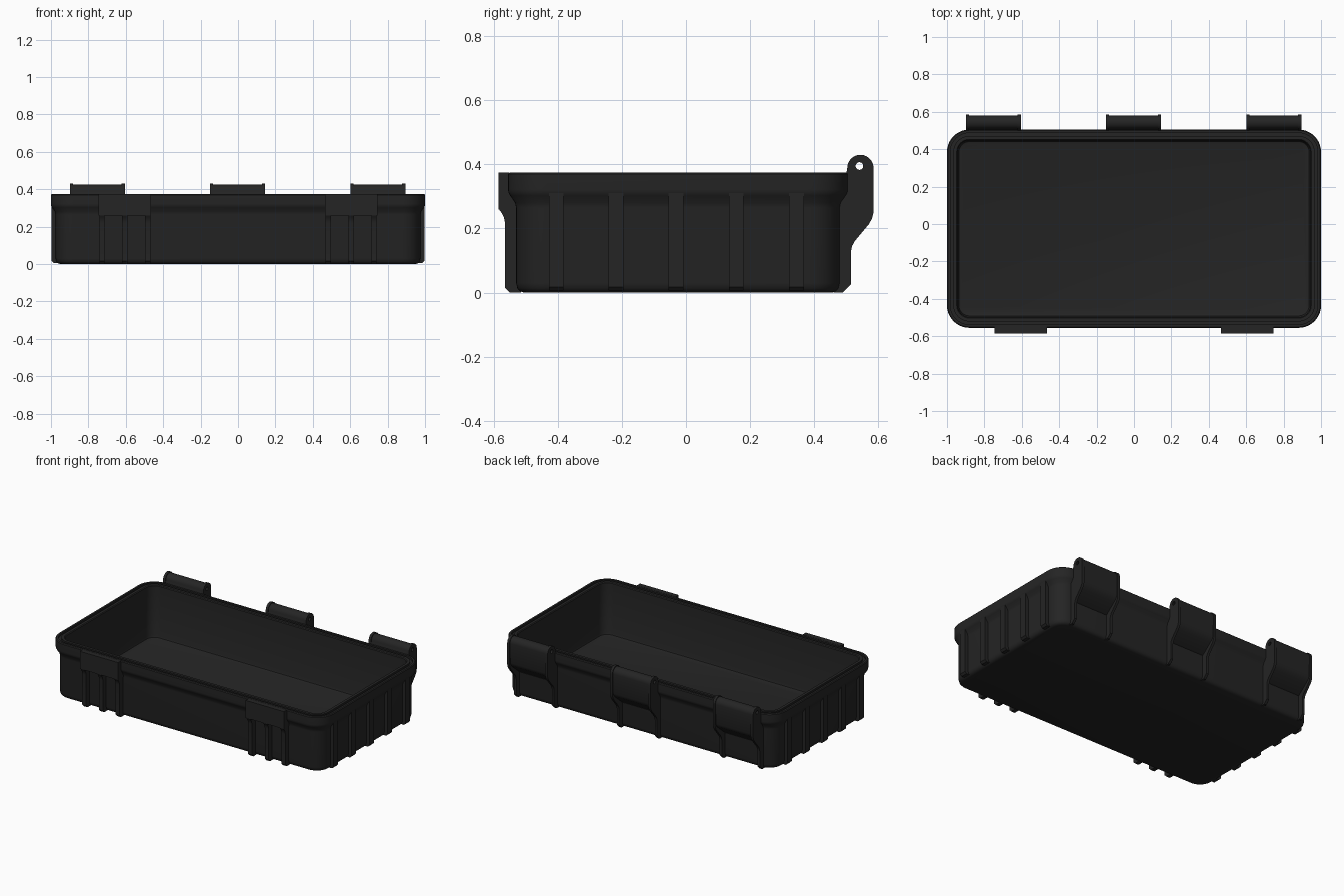
import bpy, bmesh, math
from mathutils import Vector

if "Cube" in bpy.data.objects:
    bpy.data.objects.remove(bpy.data.objects["Cube"])

black = bpy.data.materials.new("matte black plastic")
black.diffuse_color = (0.018, 0.018, 0.018, 1)
black.use_nodes = True
black.node_tree.nodes["Principled BSDF"].inputs["Base Color"].default_value = black.diffuse_color

CY = -0.025  # centre of the tray in y


def finish(name, bm):
    bmesh.ops.recalc_face_normals(bm, faces=bm.faces)
    me = bpy.data.meshes.new(name)
    bm.to_mesh(me)
    bm.free()
    me.materials.append(black)
    ob = bpy.data.objects.new(name, me)
    bpy.context.collection.objects.link(ob)
    bpy.ops.object.select_all(action='DESELECT')
    ob.select_set(True)
    bpy.context.view_layer.objects.active = ob
    bpy.ops.object.shade_smooth_by_angle(angle=math.radians(32))
    return ob


def ring(bm, o, z, seg=10):
    """Rounded rectangle, inset by o from the rim outline."""
    hx, hy, r = 1 - o, 0.53 - o, 0.12 - o
    vs = []
    for k, (sx, sy) in enumerate([(1, 1), (-1, 1), (-1, -1), (1, -1)]):
        for i in range(seg + 1):
            a = math.pi / 2 * (k + i / seg)
            vs.append(bm.verts.new((sx * (hx - r) + r * math.cos(a),
                                    CY + sy * (hy - r) + r * math.sin(a), z)))
    return vs


def prism(name, pts, a, b, axis='X'):
    """Extrude a profile (side coordinate, z) along x or y from a to b."""
    bm = bmesh.new()
    def place(p, t):
        return (t, p[0], p[1]) if axis == 'X' else (p[0], t, p[1])
    f = bm.faces.new([bm.verts.new(place(p, a)) for p in pts])
    ext = bmesh.ops.extrude_face_region(bm, geom=[f])
    d = Vector((b - a, 0, 0)) if axis == 'X' else Vector((0, b - a, 0))
    bmesh.ops.translate(bm, vec=d, verts=[v for v in ext['geom'] if isinstance(v, bmesh.types.BMVert)])
    return finish(name, bm)


# Tray: outer wall, flared rim, seal groove, inner wall and floor
section = [(0.05, 0), (0.038, 0.004), (0.029, 0.013), (0.025, 0.03), (0.025, 0.265),
           (0.022, 0.28), (0.006, 0.303), (0.001, 0.312), (0, 0.322), (0, 0.37),
           (0.005, 0.375), (0.018, 0.375), (0.018, 0.363), (0.034, 0.363), (0.034, 0.375),
           (0.052, 0.375), (0.057, 0.37), (0.06, 0.045), (0.064, 0.034), (0.075, 0.03)]
bm = bmesh.new()
rings = [ring(bm, o, z) for o, z in section]
for r0, r1 in zip(rings, rings[1:]):
    n = len(r0)
    for i in range(n):
        j = (i + 1) % n
        bm.faces.new((r0[i], r0[j], r1[j], r1[i]))
bm.faces.new(rings[0])
bm.faces.new(rings[-1])
finish("tray", bm)

# Side ribs on both ends
for s in (-1, 1):
    prof = [(s * x, z) for x, z in [(0.955, 0.006), (0.986, 0.006), (0.998, 0.018),
                                    (0.998, 0.32), (0.955, 0.32)]]
    for y in (-0.405, -0.218, -0.031, 0.157, 0.345):
        prism("side_rib", prof, y - 0.023, y + 0.023, 'Y')

# Front latch plates with three ribs below each
plate = [(-0.552, 0.375), (-0.585, 0.375), (-0.585, 0.26), (-0.52, 0.26),
         (-0.52, 0.31), (-0.552, 0.33)]
rib = [(-0.515, 0.001), (-0.55, 0.001), (-0.565, 0.016), (-0.565, 0.22), (-0.568, 0.235),
       (-0.575, 0.248), (-0.584, 0.261), (-0.515, 0.261)]
for s in (-1, 1):
    c = s * 0.605
    prism("latch_plate", plate, c - 0.14, c + 0.14)
    for dx in (-0.122, 0, 0.122):
        prism("latch_rib", rib, c + dx - 0.014, c + dx + 0.014)


# Hinges: two cheeks with a recessed panel and barrel between them
def knuckle(r):
    return [(0.544 + r * math.cos(a), 0.389 + r * math.sin(a))
            for a in [math.pi * i / 14 for i in range(15)]]


cheek = ([(0.46, 0.001), (0.49, 0.001), (0.515, 0.026), (0.515, 0.13), (0.518, 0.145),
          (0.526, 0.16), (0.57, 0.213), (0.58, 0.23), (0.585, 0.25), (0.585, 0.37)]
         + knuckle(0.041) + [(0.5, 0.37), (0.46, 0.34)])
panel = ([(0.465, 0.16), (0.482, 0.165), (0.55, 0.222), (0.568, 0.238), (0.577, 0.26),
          (0.579, 0.36)] + knuckle(0.036) + [(0.502, 0.37), (0.465, 0.34)])

# Hinge pin hole cutter
pin = prism("pin_hole_cutter",
            [(0.541 + 0.012 * math.cos(math.tau * i / 20), 0.395 + 0.012 * math.sin(math.tau * i / 20))
             for i in range(20)], -1.1, 1.1)
pin.hide_render = True
pin.display_type = 'WIRE'

for c in (-0.752, -0.003, 0.748):
    parts = [prism("hinge_panel", panel, c - 0.134, c + 0.134)]
    for s in (-1, 1):
        parts.append(prism("hinge_cheek", cheek, c + s * 0.13, c + s * 0.147))
    for ob in parts:
        m = ob.modifiers.new("pin hole", 'BOOLEAN')
        m.operation = 'DIFFERENCE'
        m.solver = 'EXACT'
        m.object = pin
